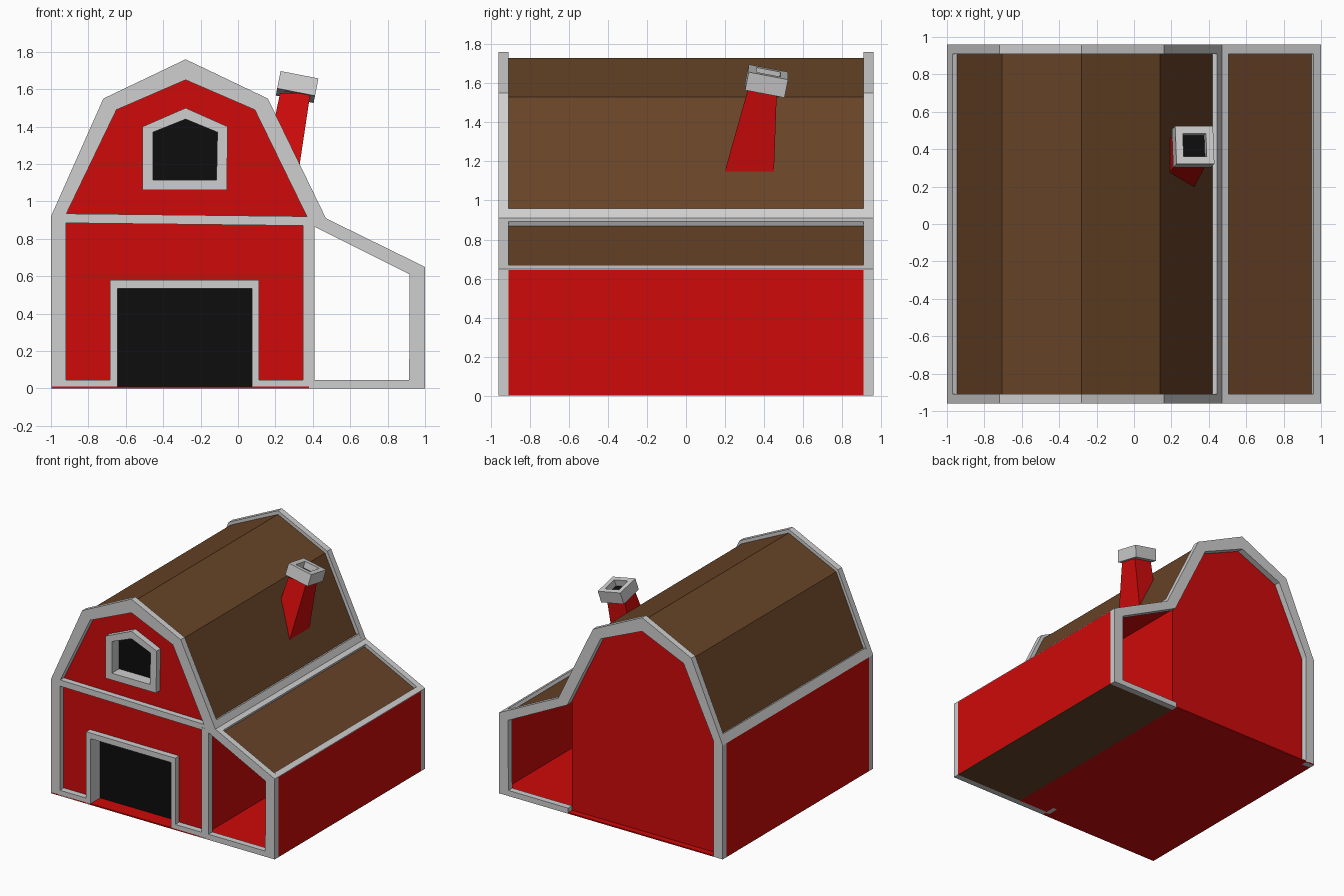
import bpy, bmesh, math
from mathutils import Matrix, Vector

if "Cube" in bpy.data.objects:
    bpy.data.objects.remove(bpy.data.objects["Cube"])


def mat(name, r, g, b):
    m = bpy.data.materials.new(name)
    m.diffuse_color = (r, g, b, 1)
    m.use_nodes = True
    m.node_tree.nodes["Principled BSDF"].inputs["Base Color"].default_value = m.diffuse_color
    return m


RED = mat("barn red", 0.62, 0.003, 0.003)
GREY = mat("trim grey", 0.62, 0.62, 0.62)
BROWN = mat("roof brown", 0.135, 0.056, 0.02)
BLACK = mat("opening black", 0.004, 0.004, 0.004)


def finish(name, bm, material):
    bmesh.ops.recalc_face_normals(bm, faces=bm.faces[:])
    me = bpy.data.meshes.new(name)
    bm.to_mesh(me)
    bm.free()
    me.materials.append(material)
    ob = bpy.data.objects.new(name, me)
    bpy.context.collection.objects.link(ob)
    return ob


def prism(name, material, outline, y0, y1, hole=None):
    """Extrude an x-z outline (with an optional hole) from y0 to y1."""
    bm = bmesh.new()
    loops = [[bm.verts.new((x, y0, z)) for x, z in pts]
             for pts in (outline, hole) if pts]
    if hole:
        edges = [bm.edges.new((l[i - 1], l[i])) for l in loops for i in range(len(l))]
        bmesh.ops.triangle_fill(bm, edges=edges, use_beauty=True)
    else:
        bm.faces.new(loops[0])
    ext = bmesh.ops.extrude_face_region(bm, geom=bm.faces[:])
    moved = [v for v in ext["geom"] if isinstance(v, bmesh.types.BMVert)]
    bmesh.ops.translate(bm, verts=moved, vec=(0, y1 - y0, 0))
    return finish(name, bm, material)


def rect(x0, x1, z0, z1):
    return [(x0, z0), (x1, z0), (x1, z1), (x0, z1)]


F, W = 0.96, 0.91          # trim face and wall face distance from y = 0
RECESS = -0.83             # depth of the door recess

# Barn body: solid core plus a front wall with door notch and window hole
roofline = [(-1, 0.92), (-0.94, 0.92), (-0.69, 1.5), (-0.28, 1.69),
            (0.13, 1.5), (0.38, 0.92), (0.38, 0)]
prism("barn_body", RED, [(-1, 0)] + roofline, RECESS, W)
win_outer = [(-0.51, 1.06), (-0.51, 1.4), (-0.28, 1.5), (-0.055, 1.4), (-0.06, 1.06)]
win_inner = [(-0.455, 1.115), (-0.455, 1.37), (-0.28, 1.44), (-0.11, 1.37), (-0.115, 1.115)]
win_cut = [(-0.48, 1.09), (-0.48, 1.385), (-0.28, 1.47), (-0.085, 1.385), (-0.09, 1.09)]
door_notch = [(0.09, 0), (0.09, 0.555), (-0.665, 0.555), (-0.665, 0)]
prism("front_wall", RED, [(-1, 0)] + roofline + door_notch, -W, RECESS, win_cut)
prism("barn_floor", RED, rect(-0.995, 0.38, 0, 0.01), -F, F)

# Door and window: deep frames with dark panels set back
prism("door_frame", GREY,
      [(-0.685, 0), (-0.685, 0.58), (0.112, 0.58), (0.112, 0),
       (0.075, 0), (0.075, 0.535), (-0.645, 0.535), (-0.645, 0)], -F, RECESS)
prism("door_opening", BLACK, rect(-0.66, 0.09, 0.001, 0.55), RECESS - 0.008, RECESS)
prism("window_frame", GREY, win_outer, -F, -0.85, win_inner)
prism("window_opening", BLACK, win_cut, -0.868, -0.86)

# Barn roof and lean-to shell
prism("barn_roof", BROWN,
      [(-0.97, 0.925), (-0.705, 1.53), (-0.28, 1.73), (0.14, 1.53), (0.43, 0.925)]
      + roofline[5:0:-1], -W, W)
prism("lean_to_roof", BROWN, [(0.4, 0.915), (0.97, 0.635), (0.97, 0.625), (0.39, 0.905)], -W, W)
prism("lean_to_ceiling", RED, [(0.38, 0.909), (0.97, 0.625), (0.97, 0.61), (0.38, 0.89)], -W, W)
prism("lean_to_wall", RED, rect(0.96, 1, 0.004, 0.645), -W, W)
prism("lean_to_floor", RED, rect(0.38, 0.96, 0.004, 0.04), -W, W)
prism("lean_to_underside", BROWN, rect(0.38, 1, 0, 0.004), -W, W)

# Gable trim at the front and back
rim = [(-1, 0), (-1, 0.92), (-0.72, 1.55), (-0.28, 1.76), (0.16, 1.55), (0.47, 0.91),
       (1, 0.65), (1, 0), (0.38, 0), (0.38, 0.045), (0.915, 0.045), (0.918, 0.61),
       (0.39, 0.875), (0.09, 1.49), (-0.28, 1.65), (-0.65, 1.49), (-0.92, 0.93), (-0.92, 0)]
for name, y0, y1 in (("front_gable_trim", -F, -W), ("back_gable_trim", W, F)):
    prism(name, GREY, rim, y0, y1)

# Front boards
prism("front_post", GREY, rect(0.348, 0.408, 0, 0.89), -F, -W)
prism("front_beam", GREY, [(-0.93, 0.885), (0.4, 0.87), (0.37, 0.92), (-0.93, 0.935)], -0.957, -W)
prism("front_sill_left", GREY, rect(-0.93, -0.68, 0, 0.045), -F, -W)
prism("front_sill_right", GREY, rect(0.11, 0.39, 0, 0.045), -F, -W)

# Trim strips running along the eaves and the roof junction
prism("left_eave_trim", GREY,
      [(-1, 0.915), (-1, 0.92), (-0.97, 0.987), (-0.943, 0.975), (-0.95, 0.915)], -W, W)
prism("junction_trim", GREY,
      [(0.445, 0.96), (0.47, 0.91), (0.505, 0.893), (0.49, 0.862), (0.44, 0.88), (0.418, 0.948)], -W, W)
prism("right_eave_trim", GREY,
      [(1, 0.645), (1, 0.65), (0.96, 0.67), (0.946, 0.642), (0.96, 0.63)], -W, W)

# Leaning chimney: tapered stack, open cap, dark flue
bm = bmesh.new()
rings = []
for x0, x1, y0, y1, z in ((0.125, 0.315, 0.185, 0.449, 1.1), (0.225, 0.387, 0.32, 0.466, 1.58)):
    rings.append([bm.verts.new((x, y, z)) for x, y in ((x0, y0), (x1, y0), (x1, y1), (x0, y1))])
bm.faces.new(rings[0])
bm.faces.new(rings[1])
for i in range(4):
    bm.faces.new((rings[0][i - 1], rings[0][i], rings[1][i], rings[1][i - 1]))
finish("chimney_stack", bm, RED)


def square(h):
    return rect(-h, h, -h, h)


tilt = (Matrix.Translation((0.316, 0.413, 1.612))
        @ Matrix.Rotation(math.radians(11), 4, 'Y')
        @ Matrix.Rotation(math.radians(-11), 4, 'X')
        @ Matrix.Rotation(math.radians(90), 4, 'X'))   # prism axis y becomes z
for ob in (prism("chimney_cap", GREY, square(0.103), -0.048, 0.048, square(0.063)),
           prism("chimney_flue", BLACK, square(0.07), -0.012, -0.004),
           prism("chimney_cap_base", GREY, square(0.09), -0.046, -0.013)):
    ob.data.transform(tilt)
